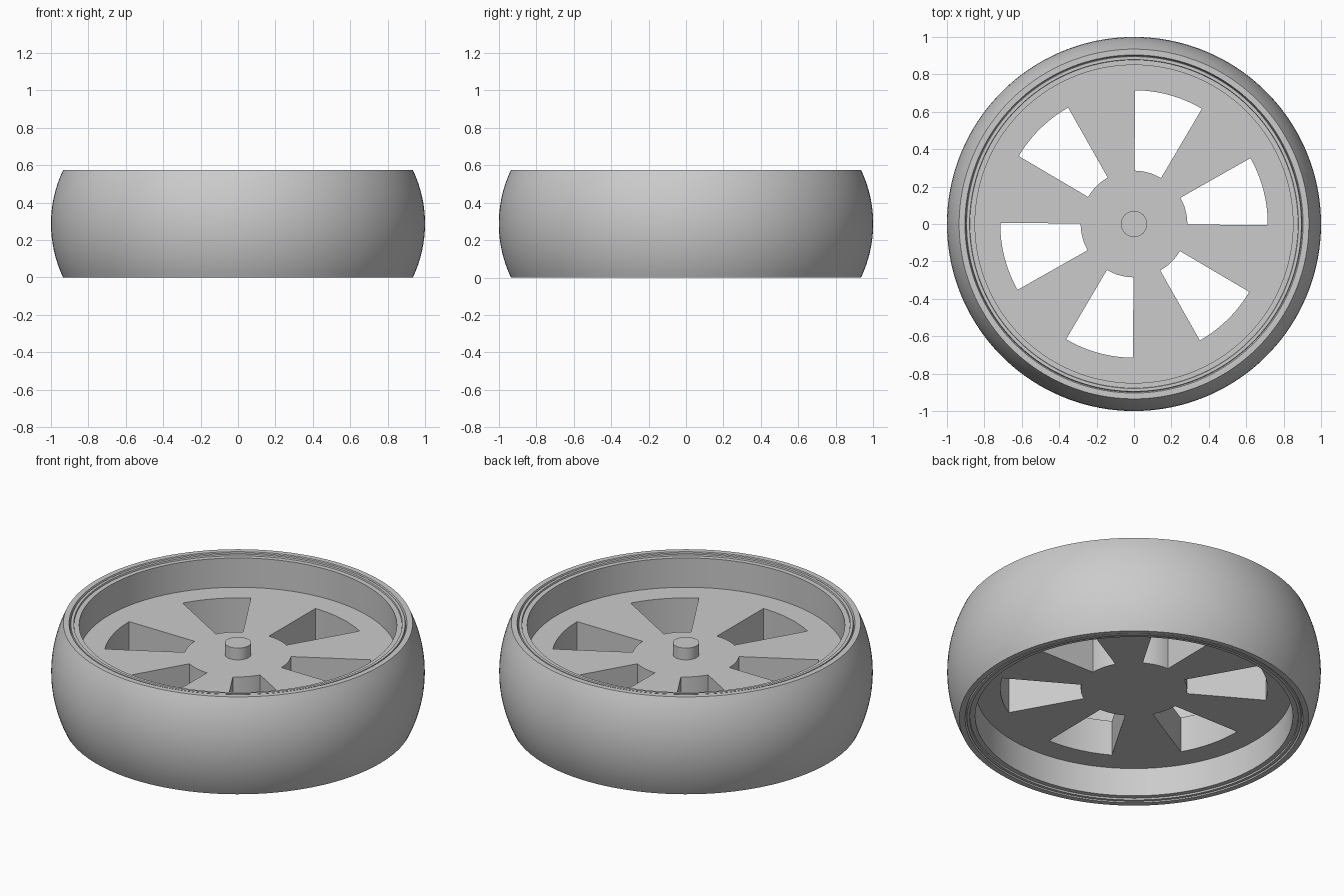
import bpy, bmesh, math

if "Cube" in bpy.data.objects:
    bpy.data.objects.remove(bpy.data.objects["Cube"])

SEG = 144                 # 2.5 degrees per step
H = 0.575                 # wheel width
MID = H / 2
DISC_LOW, DISC_TOP = 0.18, 0.39
SKEW = math.radians(-0.5)  # slight turn of the window pattern

grey = bpy.data.materials.new("wheel grey")
grey.diffuse_color = (0.6, 0.6, 0.6, 1)
grey.use_nodes = True
grey.node_tree.nodes["Principled BSDF"].inputs["Base Color"].default_value = grey.diffuse_color


def polar(bm, r, i, z):
    a = 2 * math.pi * i / SEG + SKEW
    return bm.verts.new((r * math.cos(a), r * math.sin(a), z))


def finish(name, bm):
    bmesh.ops.recalc_face_normals(bm, faces=bm.faces)
    me = bpy.data.meshes.new(name)
    bm.to_mesh(me)
    bm.free()
    me.materials.append(grey)
    ob = bpy.data.objects.new(name, me)
    bpy.context.collection.objects.link(ob)
    bpy.ops.object.select_all(action='DESELECT')
    ob.select_set(True)
    bpy.context.view_layer.objects.active = ob
    bpy.ops.object.shade_smooth_by_angle(angle=math.radians(20))
    return ob


def lathe(name, profile):
    """Spin a closed (radius, z) outline around the z axis."""
    bm = bmesh.new()
    rings = [[polar(bm, r, i, z) for r, z in profile] for i in range(SEG)]
    n = len(profile)
    for i in range(SEG):
        a, b = rings[i], rings[(i + 1) % SEG]
        for k in range(n):
            m = (k + 1) % n
            bm.faces.new((a[k], b[k], b[m], a[m]))
    return finish(name, bm)


# Tire: bulging tread arc with flat side walls
edge_r = 0.935
sag = 1 - edge_r
arc_r = (MID ** 2 + sag ** 2) / (2 * sag)
half = math.asin(MID / arc_r)
tread = []
for k in range(17):
    t = -half + 2 * half * k / 16
    tread.append((1 - arc_r + arc_r * math.cos(t), MID + arc_r * math.sin(t)))
lathe("tire", tread + [(0.904, H), (0.898, H - 0.015), (0.898, 0.015), (0.904, 0)])

# Rim: thin barrel with a shallow stepped lip on both sides
upper = [(0.898, H - 0.015), (0.895, H - 0.003), (0.879, H - 0.003),
         (0.877, H - 0.012), (0.85, H - 0.012)]
lower = [(r, H - z) for r, z in reversed(upper)]
lathe("rim", upper + lower)

# Wheel disc: six 30 degree windows cut between hub and rim
bm = bmesh.new()
radii = (0.285, 0.715, 0.852)
step = SEG // 12
levels = []
for z in (DISC_LOW, DISC_TOP):
    rings = [[polar(bm, r, i, z) for i in range(SEG)] for r in radii]
    bm.faces.new(rings[0])                              # hub face
    for i in range(SEG):
        j = (i + 1) % SEG
        for k in range(2):
            if k == 0 and (i // step) % 2 == 0:
                continue                                # open window
            p, q = rings[k], rings[k + 1]
            bm.faces.new((p[i], q[i], q[j], p[j]))
    levels.append(rings)
low, top = levels
for i in range(SEG):
    j = (i + 1) % SEG
    window = (i // step) % 2 == 0
    for k in ((0, 1, 2) if window else (2,)):           # curved walls
        bm.faces.new((low[k][i], low[k][j], top[k][j], top[k][i]))
    if i % step == 0:                                   # straight spoke sides
        bm.faces.new((low[0][i], low[1][i], top[1][i], top[0][i]))
finish("wheel_disc", bm)

# Axle pin on the upper face
bm = bmesh.new()
bmesh.ops.create_cone(bm, cap_ends=True, segments=48, radius1=0.07, radius2=0.07, depth=0.08)
bmesh.ops.translate(bm, verts=bm.verts, vec=(0, 0, DISC_TOP + 0.03))
finish("axle_pin", bm)
